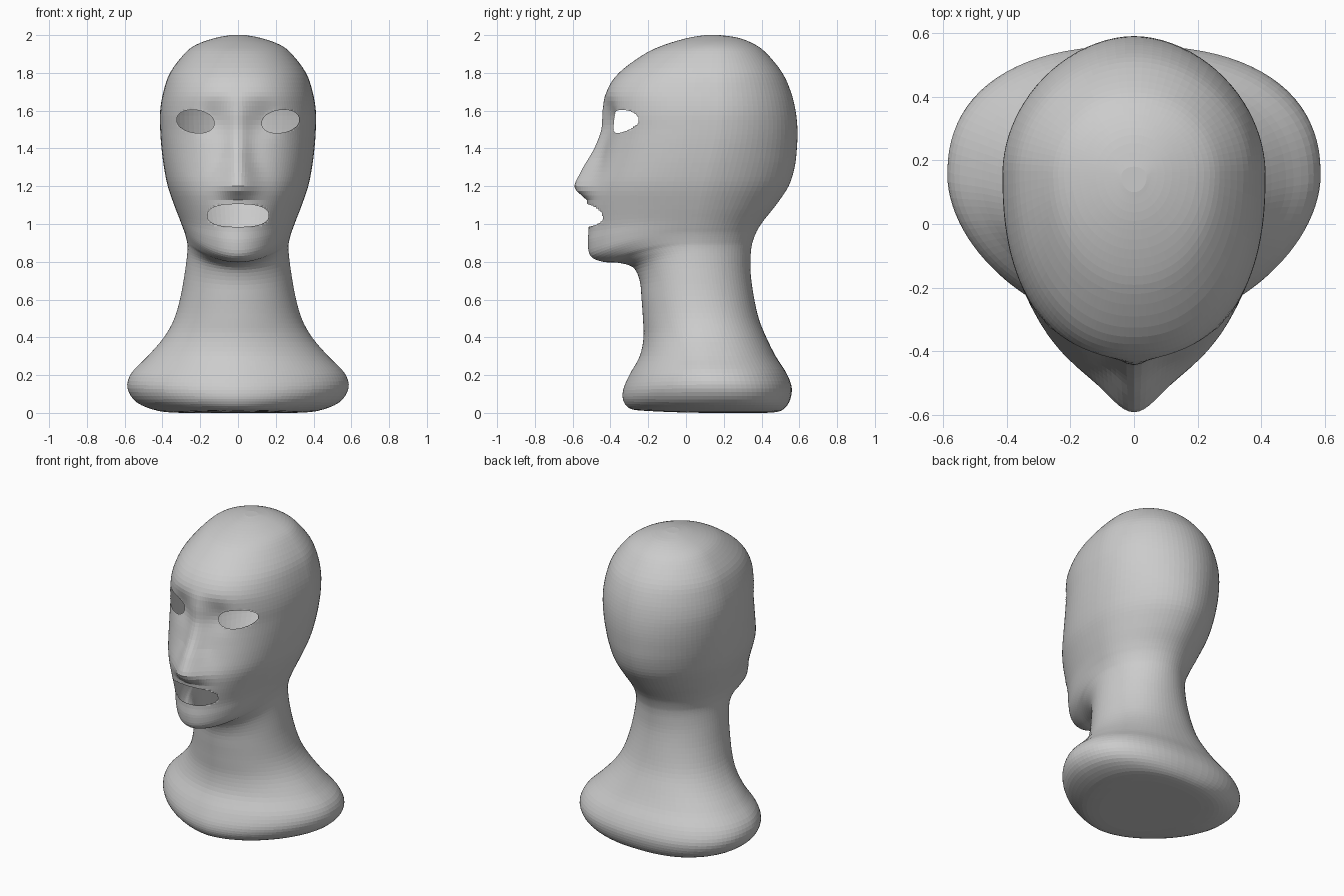
import bpy, bmesh, math
from mathutils import Vector

if "Cube" in bpy.data.objects:
    bpy.data.objects.remove(bpy.data.objects["Cube"])

SIDES, STEPS = 112, 4

# Key rings from base to crown: front z, front y, side/back z, back y, half width
KEYS = [
    (.01, -.20, .00, .42, .30), (.02, -.29, .01, .50, .42), (.06, -.33, .055, .545, .535),
    (.12, -.333, .13, .56, .585), (.20, -.30, .21, .532, .565), (.30, -.245, .30, .475, .478),
    (.40, -.225, .40, .425, .392), (.50, -.228, .50, .385, .337), (.60, -.235, .62, .358, .303),
    (.70, -.245, .74, .342, .282), (.77, -.28, .83, .342, .27), (.795, -.36, .88, .347, .267),
    (.80, -.44, .91, .354, .271), (.83, -.505, .95, .369, .281), (.90, -.52, .98, .385, .292),
    (.98, -.515, 1.02, .412, .307), (1.1, -.52, 1.1, .476, .338), (1.2, -.50, 1.2, .543, .372),
    (1.3, -.465, 1.3, .575, .392), (1.4, -.435, 1.4, .587, .405), (1.5, -.415, 1.5, .59, .412),
    (1.6, -.422, 1.6, .58, .412), (1.7, -.42, 1.7, .555, .395), (1.8, -.355, 1.8, .51, .36),
    (1.9, -.22, 1.9, .43, .285), (1.95, -.11, 1.95, .365, .22), (1.985, .01, 1.985, .28, .12),
    (2.0, .1, 2.0, .18, .04)]

MID = [(0, .17), (.3, .13), (.6, .06), (.9, .03), (1.2, .08), (1.5, .16), (2, .16)]    # widest y by height
FRONT = [(0, 1.8), (.3, 1.85), (.6, 2.0), (.9, 2.0), (1.04, 1.95), (1.2, 2.25),
         (1.5, 2.4), (1.7, 2.3), (2, 2.0)]                                            # front squareness
BACK = [(0, 2.4), (.3, 2.3), (.8, 2.0), (1.1, 1.85), (1.5, 1.9), (2, 2.0)]             # back squareness
NOSE = [(1.1, 0), (1.135, .01), (1.165, .065), (1.2, .095), (1.3, .08), (1.4, .05),
        (1.5, .033), (1.6, .02), (1.7, 0)]                                           # nose height
NOSE_W = [(1.1, .11), (1.2, .10), (1.35, .065), (1.6, .055)]                          # nose width

# Openings: centre x, centre z, half width, half height, tilt, squareness
HOLES = [(s * .225, 1.543, .1, .06, s * .16, 2.1) for s in (-1, 1)] + [(0, 1.045, .162, .06, 0, 2.5)]


def table(t, z):
    if z <= t[0][0]:
        return t[0][1]
    for (a, p), (b, q) in zip(t, t[1:]):
        if z <= b:
            return p + (q - p) * (z - a) / (b - a)
    return t[-1][1]


def soft(t, z, r):
    """Table value averaged over a height range, so no kinks show."""
    return sum(table(t, z + r * k / 3) for k in range(-3, 4)) / 7


def spline(keys, steps):
    """Smooth curve through all key rings."""
    out = []
    for i in range(len(keys) - 1):
        quad = [keys[max(i - 1, 0)], keys[i], keys[i + 1], keys[min(i + 2, len(keys) - 1)]]
        for k in range(steps):
            t = k / steps
            out.append([.5 * (2 * b + (c - a) * t + (2 * a - 5 * b + 4 * c - d) * t * t
                              + (3 * b - a - 3 * c + d) * t ** 3) for a, b, c, d in zip(*quad)])
    return out + [list(keys[-1])]


def ring_point(ring, a):
    zf, yf, zs, yb, w = ring
    a -= .4 * math.sin(a)                       # denser columns on the face
    mid = min(max(soft(MID, zs, .1), yf + .03), yb - .03)
    s, c = math.sin(a), math.cos(a)
    p = 2 / soft(FRONT if c > 0 else BACK, zs, .08)
    x = w * math.copysign(abs(s) ** p, s)
    f = abs(c) ** p
    if c < 0:
        return Vector((x, mid + (yb - mid) * f, zs))
    z = zs + (zf - zs) * f * f
    y = mid + (yf - mid) * f
    y -= soft(NOSE, z, .012) * math.exp(-(x / table(NOSE_W, z)) ** 2)
    # eye sockets beside the nose bridge
    y += .022 * math.exp(-((abs(x) - .14) / .07) ** 2 - ((z - 1.56) / .08) ** 2)
    return Vector((x, y, z))


def hole_radius(hole, co):
    """Below 1 means inside the opening."""
    cx, cz, rx, rz, tilt, n = hole
    dx, dz = co.x - cx, co.z - cz
    u = dx * math.cos(tilt) + dz * math.sin(tilt)
    v = dz * math.cos(tilt) - dx * math.sin(tilt)
    return (abs(u / rx) ** n + abs(v / rz) ** n) ** (1 / n)


# Skin of bust, neck and head
bm = bmesh.new()
rings = [[bm.verts.new(ring_point(r, math.pi * (2 * i / SIDES - 1))) for i in range(SIDES)]
         for r in spline(KEYS, STEPS)]
for lo, hi in zip(rings, rings[1:]):
    for i in range(SIDES):
        j = (i + 1) % SIDES
        bm.faces.new((lo[i], lo[j], hi[j], hi[i]))
bm.faces.new(rings[0][::-1])
bm.faces.new(rings[-1])

# Eye and mouth openings: refine, remove, then fit the rim
for hole in HOLES:
    near = [f for f in bm.faces if f.calc_center_median().y < -.1
            and hole_radius(hole, f.calc_center_median()) < 1.35]
    bmesh.ops.subdivide_edges(bm, edges=list({e for f in near for e in f.edges}),
                              cuts=2, use_grid_fill=True)
    inside = [f for f in bm.faces if f.calc_center_median().y < -.1
              and hole_radius(hole, f.calc_center_median()) < 1]
    bmesh.ops.delete(bm, geom=inside, context='FACES')
    rim = {v for e in bm.edges if e.is_boundary for v in e.verts if hole_radius(hole, v.co) < 1.5}
    for v in rim:
        r = hole_radius(hole, v.co)
        v.co.x = hole[0] + (v.co.x - hole[0]) / r
        v.co.z = hole[1] + (v.co.z - hole[1]) / r
bmesh.ops.recalc_face_normals(bm, faces=bm.faces[:])

mesh = bpy.data.meshes.new("mannequin_head")
bm.to_mesh(mesh)
bm.free()
head = bpy.data.objects.new("mannequin_head", mesh)
bpy.context.collection.objects.link(head)

grey = bpy.data.materials.new("plain_grey")
grey.diffuse_color = (.6, .6, .6, 1)
grey.use_nodes = True
grey.node_tree.nodes["Principled BSDF"].inputs["Base Color"].default_value = grey.diffuse_color
mesh.materials.append(grey)
